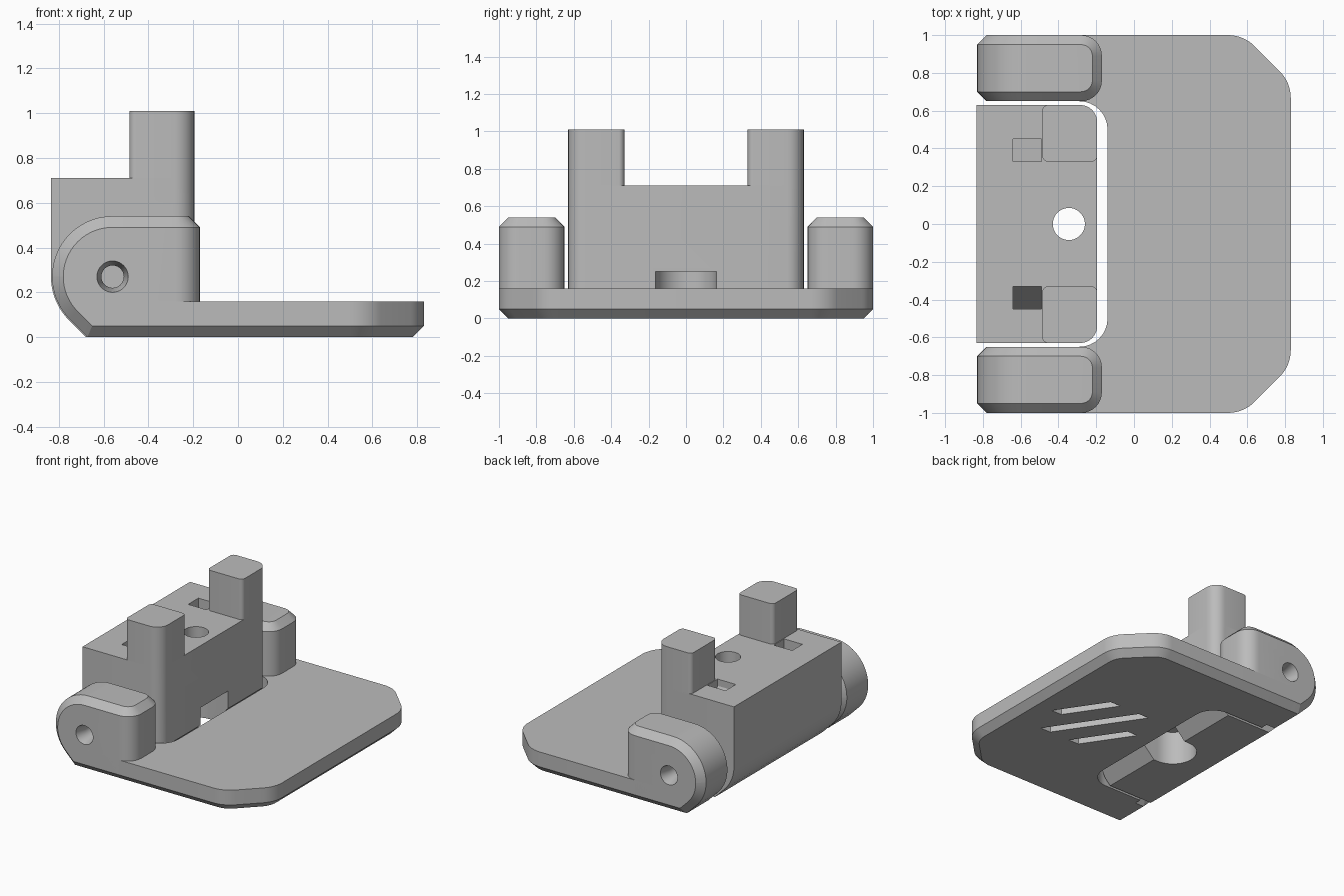
import bpy, bmesh, math
from mathutils import Vector

cube = bpy.data.objects.get("Cube")
if cube:
    bpy.data.objects.remove(cube, do_unlink=True)

grey = bpy.data.materials.new("plain grey")
grey.use_nodes = True
grey.diffuse_color = (0.5, 0.5, 0.5, 1)
grey.node_tree.nodes["Principled BSDF"].inputs["Base Color"].default_value = (0.5, 0.5, 0.5, 1)

PLACE = {
    "x": lambda a, b, h: (h, a, b),
    "y": lambda a, b, h: (a, h, b),
    "z": lambda a, b, h: (a, b, h),
}


def rounded(corners, steps=8):
    """Outline from (a, b, radius) corners, with arcs at the rounded ones."""
    out = []
    for i, (a, b, r) in enumerate(corners):
        p = Vector((a, b))
        if not r:
            out.append(p)
            continue
        u = (Vector(corners[i - 1][:2]) - p).normalized()
        v = (Vector(corners[(i + 1) % len(corners)][:2]) - p).normalized()
        half = u.angle(v) / 2
        centre = p + (u + v).normalized() * (r / math.sin(half))
        s = p + u * (r / math.tan(half)) - centre
        e = p + v * (r / math.tan(half)) - centre
        sweep = s.angle(e)
        for k in range(steps + 1):
            t = k / steps
            out.append(centre + (s * math.sin((1 - t) * sweep) + e * math.sin(t * sweep)) / math.sin(sweep))
    return out


def circle(cx, cy, r, n=40):
    return [Vector((cx + r * math.cos(math.tau * k / n), cy + r * math.sin(math.tau * k / n))) for k in range(n)]


def loft(name, rings, axis="z", shape=None):
    """Solid through a list of (outline, height) rings along an axis."""
    bm = bmesh.new()
    loops = [[bm.verts.new(PLACE[axis](p[0], p[1], h)) for p in pts] for pts, h in rings]
    n = len(loops[0])
    bm.faces.new(loops[0])
    bm.faces.new(loops[-1])
    for low, high in zip(loops, loops[1:]):
        for i in range(n):
            j = (i + 1) % n
            bm.faces.new((low[i], low[j], high[j], high[i]))
    bmesh.ops.recalc_face_normals(bm, faces=bm.faces)
    if shape:
        shape(bm)
    mesh = bpy.data.meshes.new(name)
    bm.to_mesh(mesh)
    bm.free()
    obj = bpy.data.objects.new(name, mesh)
    obj.data.materials.append(grey)
    bpy.context.collection.objects.link(obj)
    return obj


def activate(obj):
    bpy.ops.object.select_all(action="DESELECT")
    obj.select_set(True)
    bpy.context.view_layer.objects.active = obj


def cut(obj, cutter):
    cutter.hide_render = True
    mod = obj.modifiers.new("cut", "BOOLEAN")
    mod.operation, mod.solver, mod.object = "DIFFERENCE", "EXACT", cutter
    activate(obj)
    bpy.ops.object.modifier_apply(modifier=mod.name)
    bpy.data.objects.remove(cutter, do_unlink=True)


def round_edges(bm, x, ys, radius):
    """Round the upright edges at the given x and y positions."""
    edges = [e for e in bm.edges
             if all(abs(v.co.x - x) < 1e-4 and min(abs(v.co.y - y) for y in ys) < 1e-4 for v in e.verts)
             and abs(e.verts[0].co.y - e.verts[1].co.y) < 1e-4]
    bmesh.ops.bevel(bm, geom=edges, offset=radius, segments=8, profile=0.5, affect="EDGES")


# Base plate with clipped corners and an open bay for the hinge block
def plate_outline(d):
    side = [(-0.6, 1 - d, 0), (0.58 - 0.41 * d, 1 - d, 0.2 - d), (0.83 - d, 0.75 - 0.41 * d, 0.2 - d)]
    bay = [(-0.14, -0.65, 0.15), (-0.14, 0.65, 0.15), (-0.6, 0.65, 0)]
    return rounded(side + [(x, -y, r) for x, y, r in reversed(side)] + [(-0.6, -0.65, 0)] + bay)


plate = loft("base_plate", [(plate_outline(0.05), 0), (plate_outline(0), 0.05), (plate_outline(0), 0.16)])

# Three slanted grooves under the plate
along, across = Vector((-0.56, 0.83)), Vector((0.83, 0.56))
for k, length in ((-1, 0.42), (0, 0.7), (1, 0.42)):
    mid = Vector((0.32, -0.04)) + across * 0.21 * k
    a, c = along * length / 2, across * 0.035
    skew = along * 0.025
    groove = [mid - a - c + skew, mid + a - c + skew, mid + a + c - skew, mid - a + c - skew]
    cut(plate, loft("groove_cutter", [(groove, -0.1), (groove, 0.06)]))

# Hinge ears with chamfered rims and countersunk pivot holes
ear_profile = rounded([(-0.83, 0.54, 0.269), (-0.17, 0.54, 0), (-0.17, 0, 0),
                       (-0.672, 0, 0), (-0.83, 0.158, 0.27)], 14)


def shape_ear(bm):
    round_edges(bm, -0.17, [v.co.y for v in bm.verts], 0.11)
    rim = [e for e in bm.edges if len(e.link_faces) == 2 and e.calc_face_angle() > math.radians(60)]
    bmesh.ops.bevel(bm, geom=rim, offset=0.05, segments=1, affect="EDGES")


ears = []
for name, s in (("back_ear", 1), ("front_ear", -1)):
    ear = loft(name, [(ear_profile, 0.65 * s), (ear_profile, s)], "y", shape_ear)
    wide, narrow = circle(-0.56, 0.27, 0.07), circle(-0.56, 0.27, 0.05)
    cut(ear, loft("pivot_cutter", [(wide, 1.1 * s), (wide, s), (narrow, 0.92 * s), (narrow, 0.6 * s)], "y"))
    ears.append(ear)

# Hinge block, rounded underneath at the pivot
block_profile = rounded([(-0.835, 0.71, 0), (-0.195, 0.71, 0), (-0.195, 0.12, 0),
                         (-0.315, 0, 0), (-0.679, 0, 0), (-0.835, 0.156, 0.275)], 14)
block = loft("hinge_block", [(block_profile, -0.63), (block_profile, 0.63)], "y",
             lambda bm: round_edges(bm, -0.195, (-0.63, 0.63), 0.09))

# Screw hole, open-sided recess below it, and two sloped pockets on top
hole = circle(-0.345, 0, 0.085)
cut(block, loft("screw_cutter", [(hole, -0.1), (hole, 0.9)]))
recess = rounded([(-0.51, -0.163, 0.162), (-0.1, -0.163, 0), (-0.1, 0.163, 0), (-0.51, 0.163, 0.162)], 12)
cut(block, loft("recess_cutter", [(recess, -0.1), (recess, 0.25)]))
for s in (1, -1):
    pocket = [(0.33 * s, 0.8), (0.45 * s, 0.8), (0.45 * s, 0.45), (0.33 * s, 0.66)]
    cut(block, loft("pocket_cutter", [(pocket, -0.64), (pocket, -0.49)], "x"))

# Upright posts
posts = []
for name, s in (("back_post", 1), ("front_post", -1)):
    outline = rounded([(-0.485, 0.33 * s, 0.03), (-0.195, 0.33 * s, 0.03),
                       (-0.195, 0.63 * s, 0.09), (-0.485, 0.63 * s, 0.03)])
    posts.append(loft(name, [(outline, 0.7), (outline, 1.01)]))

for obj in [plate, block] + ears + posts:
    activate(obj)
    bpy.ops.object.shade_smooth_by_angle(angle=math.radians(25))
